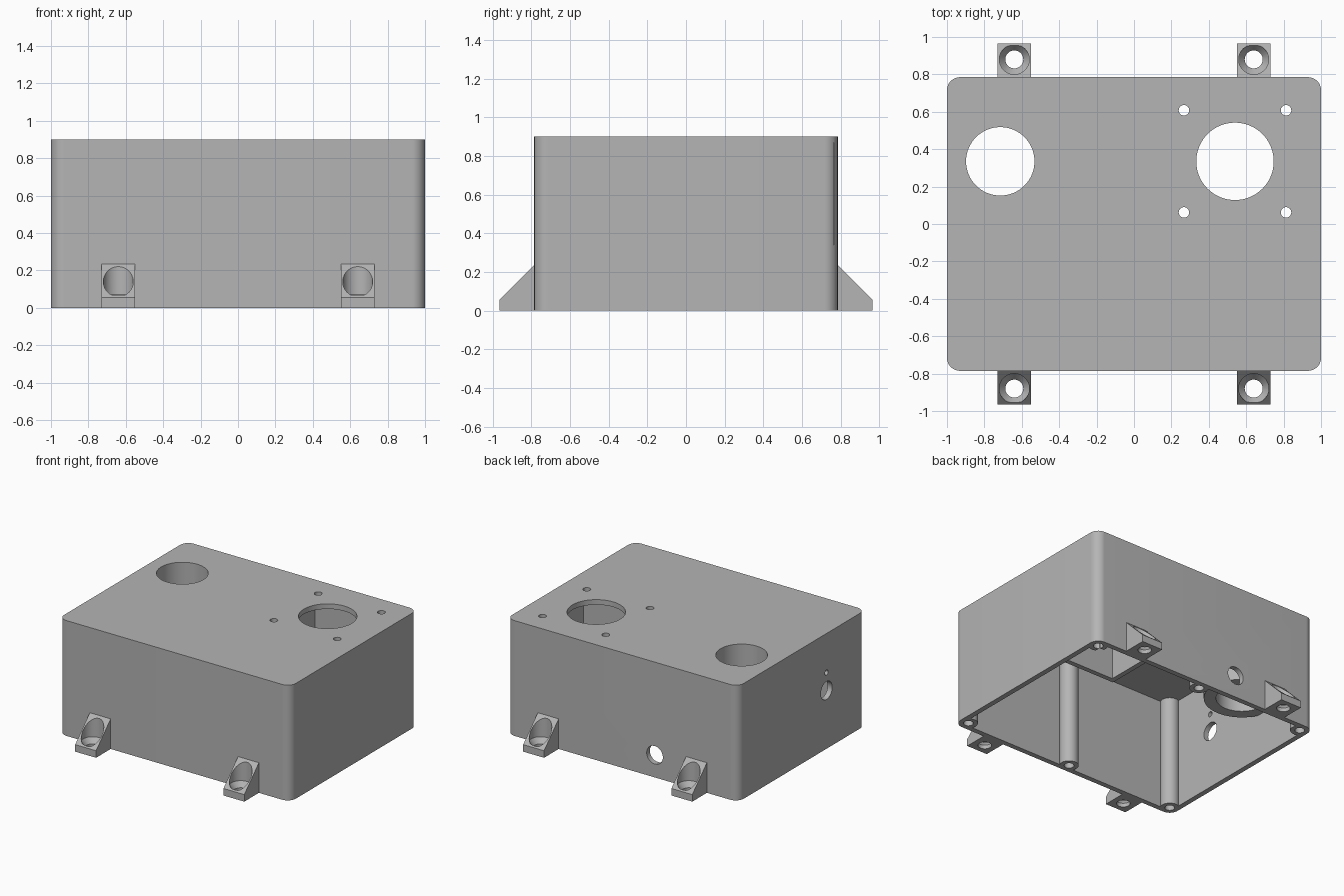
import bpy, bmesh, math
from mathutils import Matrix, Vector

cube = bpy.data.objects.get("Cube")
if cube:
    bpy.data.objects.remove(cube, do_unlink=True)

grey = bpy.data.materials.new("plain_grey")
grey.use_nodes = True
grey.diffuse_color = (0.46, 0.46, 0.46, 1)
grey.node_tree.nodes["Principled BSDF"].inputs["Base Color"].default_value = grey.diffuse_color


def finish(bm, name):
    bmesh.ops.recalc_face_normals(bm, faces=bm.faces)
    mesh = bpy.data.meshes.new(name)
    bm.to_mesh(mesh)
    bm.free()
    obj = bpy.data.objects.new(name, mesh)
    bpy.context.collection.objects.link(obj)
    mesh.materials.append(grey)
    return obj


def prism(name, outline, push):
    """Closed outline of 3D points, extruded along push."""
    bm = bmesh.new()
    face = bm.faces.new([bm.verts.new(p) for p in outline])
    out = bmesh.ops.extrude_face_region(bm, geom=[face])
    moved = [g for g in out["geom"] if isinstance(g, bmesh.types.BMVert)]
    bmesh.ops.translate(bm, verts=moved, vec=push)
    return finish(bm, name)


def block(name, x0, x1, y0, y1, z0, z1):
    return prism(name, [(x0, y0, z0), (x1, y0, z0), (x1, y1, z0), (x0, y1, z0)], (0, 0, z1 - z0))


def rounded_block(name, hx, hy, r, z0, z1, steps=12):
    pts = []
    for q, (sx, sy) in enumerate([(1, 1), (-1, 1), (-1, -1), (1, -1)]):
        for i in range(steps + 1):
            a = math.pi / 2 * (q + i / steps)
            pts.append((sx * (hx - r) + r * math.cos(a), sy * (hy - r) + r * math.sin(a), z0))
    return prism(name, pts, (0, 0, z1 - z0))


def rod(name, start, end, r0, r1=None, sides=48):
    """Cylinder or cone between two points."""
    a, b = Vector(start), Vector(end)
    turn = (b - a).to_track_quat("Z", "Y").to_matrix().to_4x4()
    bm = bmesh.new()
    bmesh.ops.create_cone(bm, cap_ends=True, segments=sides, radius1=r0,
                          radius2=r0 if r1 is None else r1, depth=(b - a).length,
                          matrix=Matrix.Translation((a + b) / 2) @ turn)
    return finish(bm, name)


def combine(target, tool, operation):
    mod = target.modifiers.new("combine", "BOOLEAN")
    mod.operation, mod.solver, mod.object = operation, "EXACT", tool
    bpy.context.view_layer.objects.active = target
    bpy.ops.object.modifier_apply(modifier=mod.name)
    bpy.data.objects.remove(tool, do_unlink=True)


def cut(target, tool):
    combine(target, tool, "DIFFERENCE")


def add(target, tool):
    combine(target, tool, "UNION")


HX, HY, TOP, WALL = 1.0, 0.785, 0.9, 0.04
CEIL = TOP - WALL
BIG, SMALL, HOLE_Y = 0.54, -0.715, 0.335

# Hollow case, open at the bottom
case = rounded_block("case", HX, HY, 0.07, 0, TOP)
cut(case, rounded_block("cavity", HX - WALL, HY - WALL, 0.03, -0.1, CEIL))

# Screw posts along the front and back walls
posts = [(x, y) for x in (-0.93, 0, 0.93) for y in (-0.715, 0.715)]
for x, y in posts:
    add(case, rod("post", (x, y, 0), (x, y, CEIL + 0.02), 0.068))

# Square chamber under the large opening
add(case, block("chamber", BIG - 0.4, HX - 0.02, HOLE_Y - 0.4, HY - 0.02, 0.34, CEIL + 0.01))
cut(case, block("chamber_space", BIG - 0.362, BIG + 0.362, HOLE_Y - 0.362, HOLE_Y + 0.362, -0.1, CEIL))

# Round sleeve under the smaller opening
add(case, rod("sleeve", (SMALL, HOLE_Y, 0.35), (SMALL, HOLE_Y, CEIL + 0.015), 0.27, sides=64))

# Openings in the top
cut(case, rod("sleeve_bore", (SMALL, HOLE_Y, 0.2), (SMALL, HOLE_Y, 1), 0.183, sides=64))
cut(case, rod("large_opening", (BIG, HOLE_Y, 0.7), (BIG, HOLE_Y, 1), 0.207, sides=64))
for sx in (-1, 1):
    for sy in (-1, 1):
        x, y = BIG + sx * 0.273, HOLE_Y + sy * 0.273
        cut(case, rod("top_screw_hole", (x, y, 0.7), (x, y, 1), 0.028, sides=32))

# Screw holes in the posts
for x, y in posts:
    cut(case, rod("post_hole", (x, y, -0.1), (x, y, 0.4), 0.035, sides=32))

# Cable hole in the back, cable hole and pin hole in the right wall
cut(case, rod("back_hole", (-0.28, 0.7, 0.175), (-0.28, 0.9, 0.175), 0.07))
cut(case, rod("side_hole", (-1.1, -0.305, 0.455), (-0.9, -0.305, 0.455), 0.07))
cut(case, rod("pin_hole", (-1.1, -0.305, 0.595), (-0.9, -0.305, 0.595), 0.02, sides=24))

# Sloped mounting lugs with countersunk holes
lugs = []
for side, sy in (("front", -1), ("back", 1)):
    for hand, x in (("right", -0.64), ("left", 0.64)):
        profile = [(HY, 0), (0.965, 0), (0.965, 0.055), (HY, 0.235)]
        lug = prism(f"{side}_{hand}_lug", [(x - 0.09, sy * y, z) for y, z in profile], (0.18, 0, 0))
        y = sy * 0.88
        cut(lug, rod("bolt_hole", (x, y, -0.1), (x, y, 0.3), 0.048))
        cut(lug, rod("countersink", (x, y, 0.03), (x, y, 0.07), 0.048, 0.08))
        cut(lug, rod("head_space", (x, y, 0.07), (x, y, 0.3), 0.08))
        lugs.append(lug)

# Smooth the curves, keep the edges crisp
bpy.ops.object.select_all(action="DESELECT")
for obj in [case] + lugs:
    obj.select_set(True)
bpy.context.view_layer.objects.active = case
bpy.ops.object.shade_smooth_by_angle(angle=math.radians(30))
